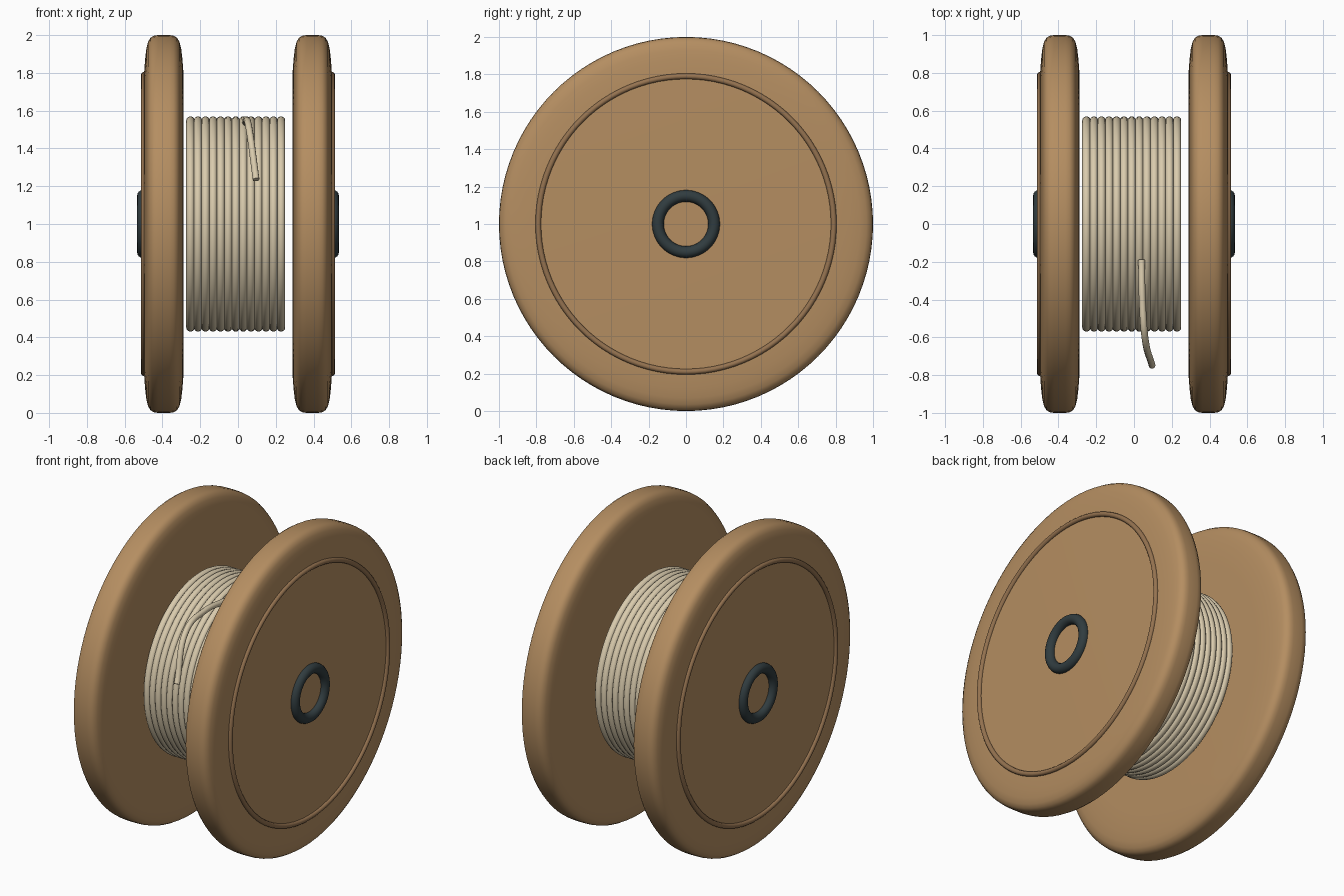
import bpy, math
from mathutils import Matrix

if "Cube" in bpy.data.objects:
    bpy.data.objects.remove(bpy.data.objects["Cube"])


def material(name, rgb):
    m = bpy.data.materials.new(name)
    m.diffuse_color = (*rgb, 1)
    m.use_nodes = True
    m.node_tree.nodes["Principled BSDF"].inputs["Base Color"].default_value = m.diffuse_color
    return m


WOOD = material("wood", (0.46, 0.27, 0.12))
GROOVE = material("dark_wood", (0.30, 0.17, 0.08))
ROPE = material("rope", (0.70, 0.60, 0.42))
METAL = material("dark_metal", (0.03, 0.045, 0.05))


def lathe(name, profile, mat, closed=False, seg=96):
    """Revolve (x, radius) points around the horizontal axle at z = 1."""
    n = len(profile)
    verts = [(x, r * math.cos(a), 1 + r * math.sin(a))
             for a in (2 * math.pi * i / seg for i in range(seg)) for x, r in profile]
    faces = []
    for i in range(seg):
        j = (i + 1) % seg
        for k in range(n if closed else n - 1):
            l = (k + 1) % n
            faces.append((i * n + k, j * n + k, j * n + l, i * n + l))
    if not closed:
        faces.append([i * n for i in reversed(range(seg))])
        faces.append([i * n + n - 1 for i in range(seg)])
    me = bpy.data.meshes.new(name)
    me.from_pydata(verts, [], faces)
    me.materials.append(mat)
    ob = bpy.data.objects.new(name, me)
    bpy.context.collection.objects.link(ob)
    # consistent outward normals
    import bmesh
    bm = bmesh.new()
    bm.from_mesh(me)
    bmesh.ops.recalc_face_normals(bm, faces=bm.faces)
    bm.to_mesh(me)
    bm.free()
    bpy.ops.object.select_all(action='DESELECT')
    ob.select_set(True)
    bpy.context.view_layer.objects.active = ob
    bpy.ops.object.shade_smooth_by_angle(angle=math.radians(35))
    return ob


def ring(name, x, major, minor, mat, sides=12):
    circle = [(x + minor * math.cos(2 * math.pi * k / sides),
               major + minor * math.sin(2 * math.pi * k / sides)) for k in range(sides)]
    return lathe(name, circle, mat, closed=True)


# Flanges with softly rounded rims, trim rings and axle rings
half = [(0.105, 0.75), (0.103, 0.82), (0.098, 0.88), (0.092, 0.93),
        (0.083, 0.965), (0.070, 0.986), (0.052, 0.997), (0.030, 1.0)]
for side, s in (("left", -1), ("right", 1)):
    prof = [(s * 0.393 - dx, r) for dx, r in half] + [(s * 0.393 + dx, r) for dx, r in reversed(half)]
    lathe(side + "_flange", prof, WOOD)
    ring(side + "_trim_ring", s * 0.498, 0.79, 0.015, GROOVE)
    ring(side + "_axle_ring", s * 0.503, 0.15, 0.031, METAL, 16)

# Core under the windings
lathe("drum_core", [(-0.25, 0.54), (0.23, 0.54)], WOOD)

# Wound rope
for i in range(13):
    ring(f"rope_coil_{i + 1}", -0.252 + 0.04 * i, 0.548, 0.022, ROPE)

# Loose rope end
curve = bpy.data.curves.new("rope_tail", 'CURVE')
curve.dimensions = '3D'
curve.bevel_depth = 0.018
curve.bevel_resolution = 3
curve.use_fill_caps = True
points = [(0.04, -0.19, 1.535), (0.044, -0.40, 1.552), (0.058, -0.60, 1.51), (0.096, -0.75, 1.235)]
spline = curve.splines.new('BEZIER')
spline.bezier_points.add(len(points) - 1)
for bp, co in zip(spline.bezier_points, points):
    bp.co = co
    bp.handle_left_type = bp.handle_right_type = 'AUTO'
curve.materials.append(ROPE)
tail = bpy.data.objects.new("rope_tail", curve)
bpy.context.collection.objects.link(tail)
